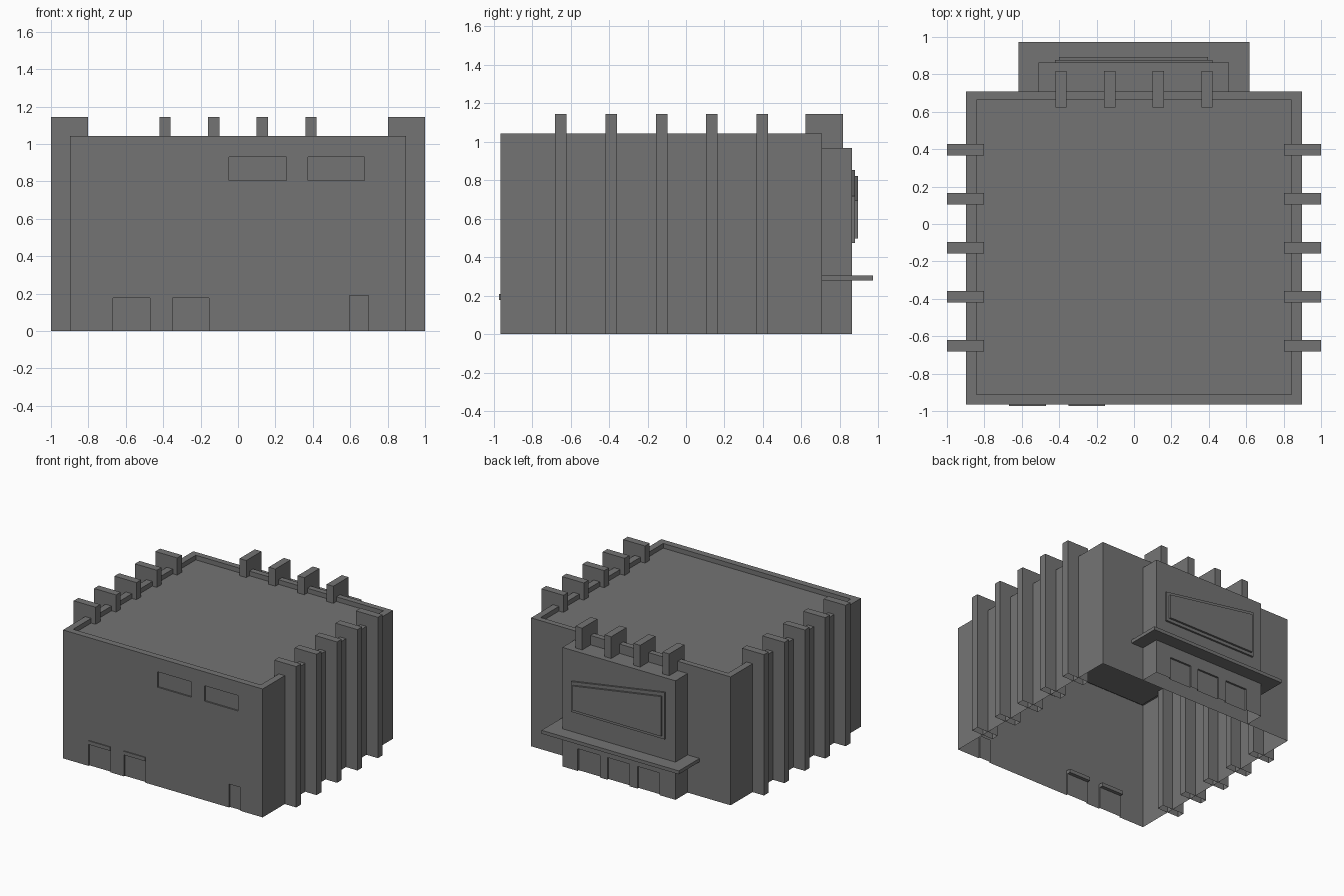
import bpy, bmesh

if "Cube" in bpy.data.objects:
    bpy.data.objects.remove(bpy.data.objects["Cube"])

# Dark grey finish for every part
GREY = bpy.data.materials.new("dark_grey")
GREY.diffuse_color = (0.175, 0.175, 0.175, 1)
GREY.use_nodes = True
GREY.node_tree.nodes["Principled BSDF"].inputs["Base Color"].default_value = GREY.diffuse_color


def finish(name, bm):
    me = bpy.data.meshes.new(name)
    bm.to_mesh(me)
    bm.free()
    me.materials.append(GREY)
    ob = bpy.data.objects.new(name, me)
    bpy.context.collection.objects.link(ob)
    return ob


def boxes(name, dims):
    bm = bmesh.new()
    for x0, x1, y0, y1, z0, z1 in dims:
        for v in bmesh.ops.create_cube(bm, size=1)["verts"]:
            v.co = (x1 if v.co.x > 0 else x0,
                    y1 if v.co.y > 0 else y0,
                    z1 if v.co.z > 0 else z0)
    return finish(name, bm)


def cut(ob, dims):
    tool = boxes("cutter", dims)
    mod = ob.modifiers.new("cut", 'BOOLEAN')
    mod.operation, mod.object, mod.solver = 'DIFFERENCE', tool, 'EXACT'
    bpy.context.view_layer.update()
    dg = bpy.context.evaluated_depsgraph_get()
    me = bpy.data.meshes.new_from_object(ob.evaluated_get(dg))
    ob.modifiers.clear()
    ob.data = me
    bpy.data.objects.remove(tool)


def remove_faces(ob, test):
    bm = bmesh.new()
    bm.from_mesh(ob.data)
    bm.normal_update()
    hit = [f for f in bm.faces if test(f.normal, f.calc_center_median())]
    bmesh.ops.delete(bm, geom=hit, context='FACES')
    bm.to_mesh(ob.data)
    bm.free()


def open_bottom(ob):
    remove_faces(ob, lambda n, c: n.z < -0.9 and c.z < 0.01)


FRONT, BACK, PORCH = -0.965, 0.708, 0.863

# Main hall with sunken roof, window and door recesses
garage = [(-0.668, -0.47), (-0.35, -0.155)]
front_cuts = [(-0.047, 0.258, 0.805, 0.93), (0.375, 0.677, 0.805, 0.93),
              (0.595, 0.697, -0.1, 0.19)]
front_cuts += [(a, b, -0.1, 0.178) for a, b in garage]
hall = boxes("building_shell", [(-0.897, 0.897, FRONT, BACK, 0, 1.043)])
cut(hall, [(-0.843, 0.843, -0.912, 0.662, 1.005, 1.2)] +
    [(a, b, -1.1, FRONT + 0.012, z0, z1) for a, b, z0, z1 in front_cuts])
open_bottom(hall)

# Entrance block with three doorways
block = boxes("entrance_block", [(-0.51, 0.507, BACK, PORCH, 0, 0.967)])
cut(block, [(c - 0.1, c + 0.1, PORCH - 0.015, 1.1, -0.1, 0.18)
            for c in (-0.267, 0.002, 0.27)])
open_bottom(block)
remove_faces(block, lambda n, c: n.y < -0.9)

# Side fins (hollow underneath) and shorter back fins
W = 0.03
rows = [-0.651 + i * 0.262 for i in range(5)]
for side, x0, x1 in (("left", -1, -0.803), ("right", 0.803, 1)):
    open_bottom(boxes(side + "_fins", [(x0, x1, y - W, y + W, 0, 1.144) for y in rows]))
boxes("back_fins", [(x - W, x + W, 0.622, 0.817, 0.9, 1.144)
                    for x in (-0.391, -0.13, 0.13, 0.391)])

# Entrance canopy and thin hoods over the garage doors
boxes("entrance_canopy", [(-0.617, 0.617, BACK, 0.973, 0.278, 0.306)])
boxes("garage_hoods", [(a, b, -0.973, -0.925, 0.178, 0.208) for a, b in garage])


# Slanted blank display panel: backing and raised face
def panel(name, x0, x1, z0, left_top, right_top, y0, y1):
    bm = bmesh.new()
    pts = [(x0, z0), (x1, z0), (x1, right_top), (x0, left_top)]
    f = bm.faces.new([bm.verts.new((x, y0, z)) for x, z in pts])
    ext = bmesh.ops.extrude_face_region(bm, geom=[f], use_keep_orig=True)["geom"]
    for v in ext:
        if isinstance(v, bmesh.types.BMVert):
            v.co.y = y1
    bmesh.ops.recalc_face_normals(bm, faces=bm.faces)
    finish(name, bm)


panel("panel_backing", -0.422, 0.42, 0.473, 0.853, 0.718, PORCH - 0.005, 0.878)
panel("panel_face", -0.4, 0.395, 0.498, 0.821, 0.695, 0.875, 0.894)
